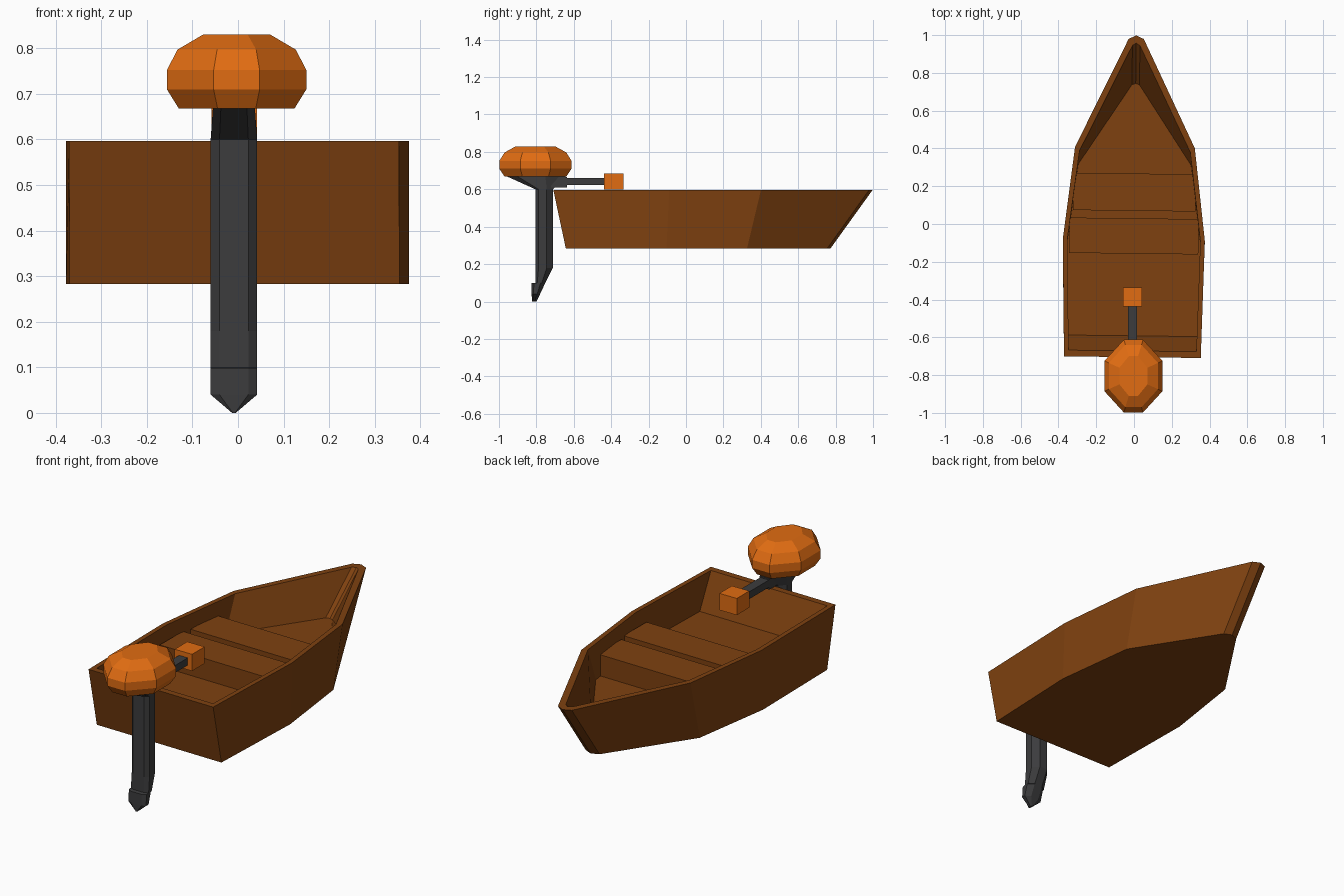
import bpy, bmesh, math

if "Cube" in bpy.data.objects:
    bpy.data.objects.remove(bpy.data.objects["Cube"])


def material(name, rgb):
    m = bpy.data.materials.new(name)
    m.diffuse_color = (*rgb, 1)
    m.use_nodes = True
    m.node_tree.nodes["Principled BSDF"].inputs["Base Color"].default_value = m.diffuse_color
    return m


wood = material("wood", (0.21, 0.053, 0.005))
orange = material("orange", (0.75, 0.15, 0.006))
dark = material("dark_metal", (0.045, 0.045, 0.047))


def loft(name, rings, mat):
    """Skin a stack of equal-sized rings and cap both ends."""
    bm = bmesh.new()
    loops = [[bm.verts.new(p) for p in ring] for ring in rings]
    n = len(loops[0])
    for a, b in zip(loops, loops[1:]):
        for i in range(n):
            j = (i + 1) % n
            bm.faces.new((a[i], a[j], b[j], b[i]))
    bm.faces.new(loops[0][::-1])
    bm.faces.new(loops[-1])
    bmesh.ops.recalc_face_normals(bm, faces=bm.faces)
    me = bpy.data.meshes.new(name)
    bm.to_mesh(me)
    bm.free()
    me.materials.append(mat)
    ob = bpy.data.objects.new(name, me)
    bpy.context.collection.objects.link(ob)
    return ob


def box(name, x, y, z, mat):
    ring = lambda h: [(x[0], y[0], h), (x[1], y[0], h), (x[1], y[1], h), (x[0], y[1], h)]
    return loft(name, [ring(z[0]), ring(z[1])], mat)


def outline(half, z):
    """Mirror (half width, y) stations, stern to bow, around the bow tip."""
    tip = half[-1][1]
    right = [(x, y, z) for x, y in half[:-1]]
    return right + [(0, tip, z)] + [(-x, y, z) for x, y, z in reversed(right)]


# Hull: outer bottom, outer rim, inner rim, inner floor
hull = loft("hull", [
    outline([(.362, -.638), (.376, -.10), (.317, .33), (.04, .755), (0, .772)], .283),
    outline([(.362, -.705), (.376, -.085), (.317, .405), (.04, .98), (0, .998)], .597),
    outline([(.338, -.672), (.352, -.085), (.293, .385), (.02, .945), (0, .958)], .597),
    outline([(.345, -.592), (.352, -.10), (.298, .315), (.02, .737), (0, .744)], .412),
], wood)

# Bench seats
seats = [box("front_seat", (-.325, .325), (.07, .267), (.405, .522), wood),
         box("middle_seat", (-.342, .342), (-.157, .03), (.405, .522), wood)]
for ob in [hull] + seats:
    ob.rotation_euler.z = math.radians(-0.7)


# Motor cowl: stretched octagon rings
def cowl_ring(hx, hy, z):
    cx, cy = -.003, -.805
    k = [(.33, -1), (1, -.42), (1, .42), (.33, 1)]
    pts = k + [(-a, b) for a, b in reversed(k)]
    return [(cx + a * hx, cy + b * hy, z) for a, b in pts]


loft("motor_cowl", [cowl_ring(.127, .165, .668), cowl_ring(.153, .193, .71),
                    cowl_ring(.153, .193, .752), cowl_ring(.13, .165, .797),
                    cowl_ring(.074, .105, .83)], orange)


# Motor leg: bevelled section flaring into the cowl, raked foot
def leg_ring(z, y0, y1, w):
    d, cx = y1 - y0, -.009
    half = [(.62 * w, y0), (w, y0 + .18 * d), (w, y0 + .65 * d), (.45 * w, y1)]
    return ([(cx + x, y, z) for x, y in half] +
            [(cx - x, y, z) for x, y in reversed(half)])


loft("motor_leg", [leg_ring(.67, -.96, -.64, .046), leg_ring(.60, -.805, -.712, .051),
                   leg_ring(.18, -.805, -.712, .051), leg_ring(.10, -.805, -.752, .051),
                   leg_ring(.098, -.825, -.753, .051), leg_ring(.04, -.825, -.78, .051),
                   leg_ring(0, -.824, -.80, .004)], dark)

# Tiller arm with its collar and grip
box("tiller_collar", (-.035, .02), (-.74, -.635), (.61, .667), dark)
box("tiller_arm", (-.033, .017), (-.70, -.42), (.622, .66), dark)
box("tiller_grip", (-.058, .042), (-.438, -.335), (.598, .685), orange)
